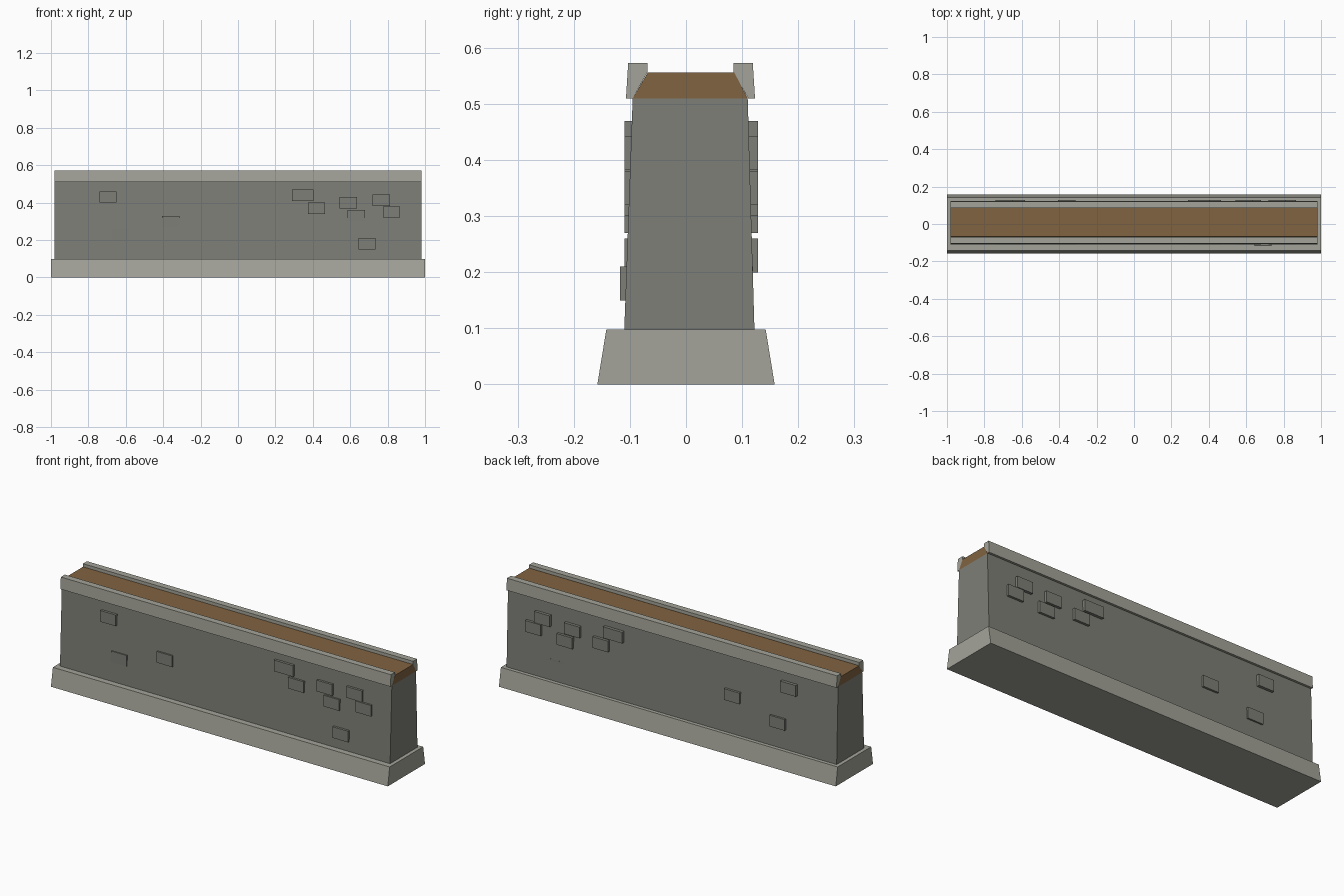
import bpy
import bmesh

if "Cube" in bpy.data.objects:
    bpy.data.objects.remove(bpy.data.objects["Cube"], do_unlink=True)


def make_material(name, rgb):
    mat = bpy.data.materials.new(name)
    mat.use_nodes = True
    color = (*rgb, 1)
    mat.diffuse_color = color
    mat.node_tree.nodes["Principled BSDF"].inputs["Base Color"].default_value = color
    return mat


light_stone = make_material("light stone", (0.37, 0.37, 0.32))
dark_stone = make_material("dark stone", (0.21, 0.21, 0.185))
earth = make_material("packed earth", (0.22, 0.125, 0.052))


def extrude_profile(name, profile, half_length, mat):
    """Sweep a closed (y, z) profile along x."""
    bm = bmesh.new()
    face = bm.faces.new([bm.verts.new((-half_length, y, z)) for y, z in profile])
    result = bmesh.ops.extrude_face_region(bm, geom=[face])
    new_verts = [v for v in result["geom"] if isinstance(v, bmesh.types.BMVert)]
    bmesh.ops.translate(bm, verts=new_verts, vec=(2 * half_length, 0, 0))
    bmesh.ops.recalc_face_normals(bm, faces=bm.faces)
    mesh = bpy.data.meshes.new(name)
    bm.to_mesh(mesh)
    bm.free()
    mesh.materials.append(mat)
    obj = bpy.data.objects.new(name, mesh)
    bpy.context.collection.objects.link(obj)
    return obj


# Sloped footing and tapering wall body
WALL = 0.98
extrude_profile("footing", [(-0.158, 0), (0.158, 0), (0.142, 0.098), (-0.142, 0.098)],
                1.0, light_stone)
extrude_profile("wall_body", [(-0.11, 0.098), (0.122, 0.098), (0.11, 0.51), (-0.095, 0.51)],
                WALL, dark_stone)

# Earth walkway between the curbs
extrude_profile("walkway", [(-0.095, 0.51), (0.11, 0.51), (0.086, 0.556), (-0.068, 0.556)],
                WALL, earth)

# Curbs mirrored about the slightly offset wall centre
CENTRE = 0.008
curb = [(0.115, 0.51), (0.103, 0.51), (0.077, 0.556), (0.077, 0.573), (0.111, 0.573)]
for name, side in (("front_curb", -1), ("back_curb", 1)):
    extrude_profile(name, [(CENTRE + side * y, z) for y, z in curb], WALL, light_stone)


# Raised stones running through the wall: centre x, centre z, width
def add_stone(name, x, z, width=0.092, front=-0.11, back=0.128):
    h = 0.03
    stone = extrude_profile(name, [(front, z - h), (back, z - h), (back, z + h), (front, z + h)],
                            width / 2, dark_stone)
    stone.location.x = x


stones = [(-0.695, 0.43), (-0.63, 0.23), (-0.36, 0.30), (0.42, 0.37),
          (0.59, 0.40), (0.632, 0.33), (0.766, 0.413), (0.82, 0.35)]
for i, (x, z) in enumerate(stones):
    add_stone(f"raised_stone_{i + 1}", x, z)
add_stone("wide_stone", 0.347, 0.44, width=0.115)
add_stone("low_stone", 0.69, 0.18, front=-0.118, back=0.119)
